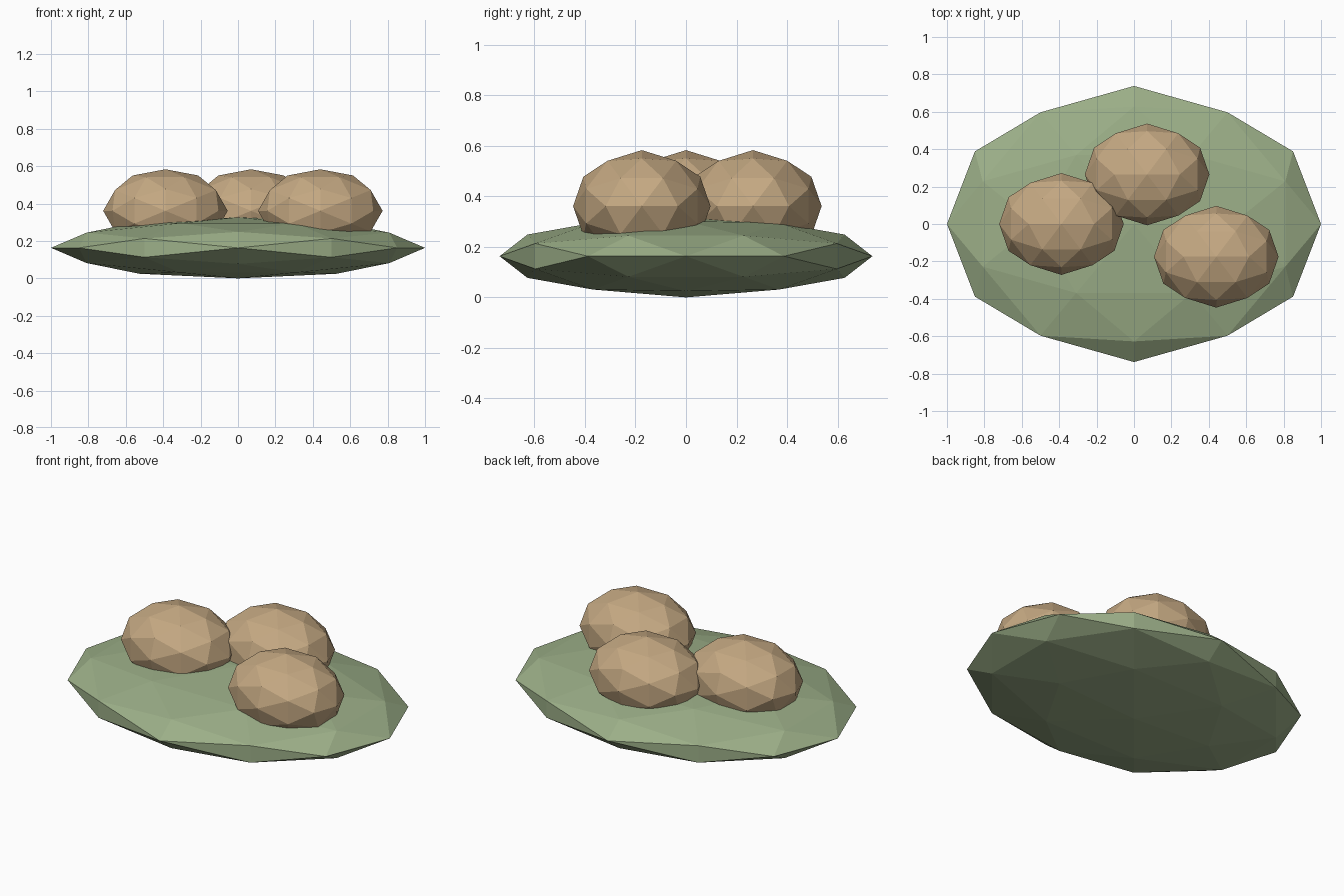
import bpy, bmesh, math
from mathutils import Matrix

if "Cube" in bpy.data.objects:
    bpy.data.objects.remove(bpy.data.objects["Cube"])


def material(name, rgb):
    # sRGB 0-255 to linear
    lin = [(c / 255 / 12.92) if c < 10 else ((c / 255 + 0.055) / 1.055) ** 2.4 for c in rgb]
    m = bpy.data.materials.new(name)
    m.diffuse_color = (*lin, 1)
    m.use_nodes = True
    m.node_tree.nodes["Principled BSDF"].inputs["Base Color"].default_value = m.diffuse_color
    return m


def pebble(name, centre, radii, mat):
    # Faceted ball turned so that an edge midpoint points straight up
    bm = bmesh.new()
    bmesh.ops.create_icosphere(bm, subdivisions=2, radius=1)
    turn = Matrix.Rotation(-math.atan(2 / (1 + math.sqrt(5))), 4, 'Y')
    place = Matrix.Translation(centre) @ Matrix.Diagonal((*radii, 1))
    bm.transform(place @ turn)
    mesh = bpy.data.meshes.new(name)
    bm.to_mesh(mesh)
    bm.free()
    mesh.materials.append(mat)
    obj = bpy.data.objects.new(name, mesh)
    bpy.context.collection.objects.link(obj)


green = material("sage green", (156, 175, 136))
tan = material("warm tan", (196, 168, 130))

# Wide flat mound
pebble("mound", (0, 0, 0.163), (1.0, 0.738, 0.163), green)

# Three rounded lumps resting on the mound
for i, (x, y) in enumerate([(-0.388, 0.0), (0.07, 0.265), (0.44, -0.175)], 1):
    pebble(f"lump_{i}", (x, y, 0.361), (0.333, 0.272, 0.222), tan)
